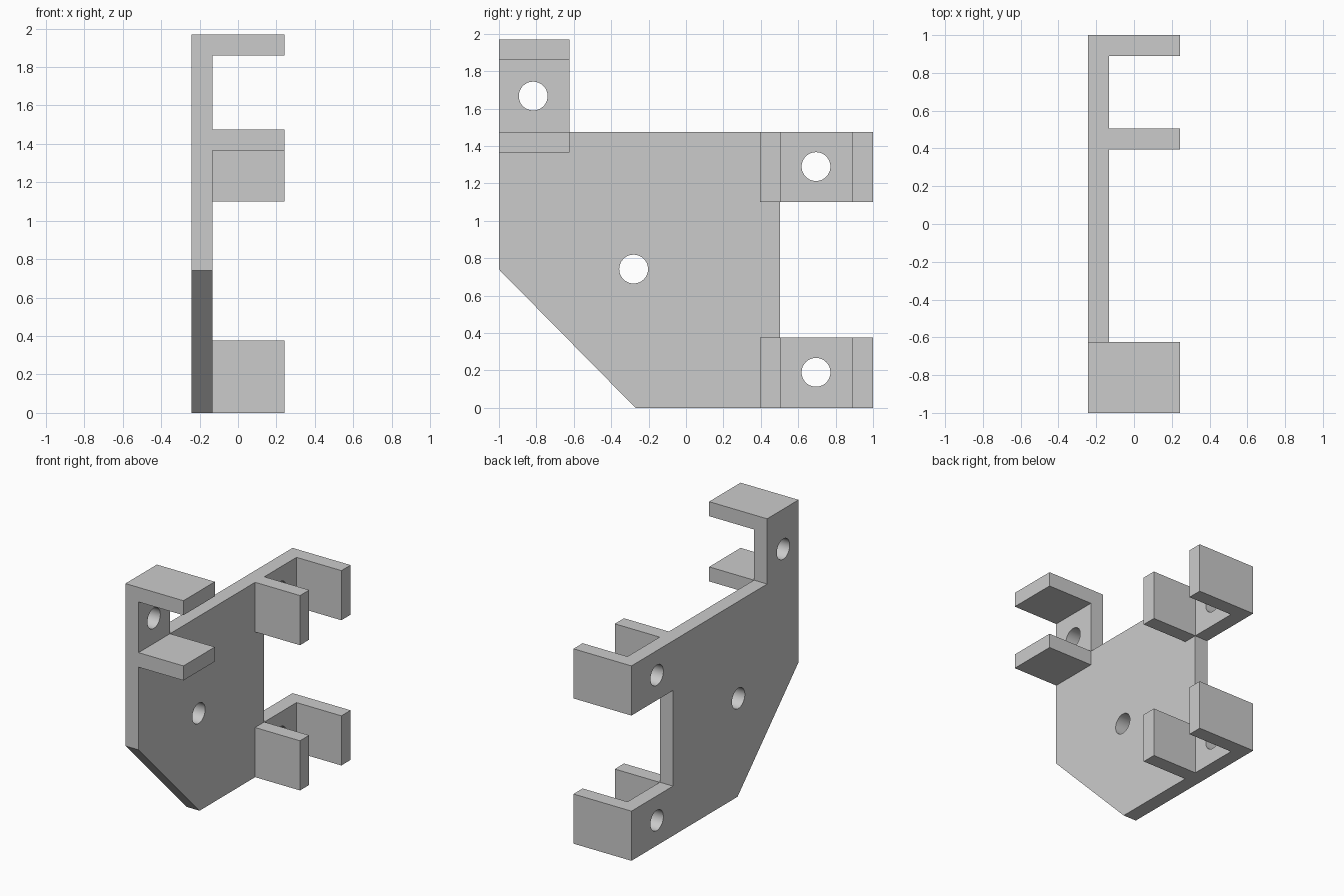
import bpy, bmesh, math
from mathutils import Vector

cube = bpy.data.objects.get("Cube")
if cube:
    bpy.data.objects.remove(cube, do_unlink=True)

# Shared dimensions
HALF = 0.243           # half of the overall depth in x
THICK = 0.11           # sheet thickness
INNER = THICK - HALF   # inner face of the back plate
TOP = 1.97
SHELF = 1.476          # upper edge of the main plate
TAB = 0.376            # width of every clip
HOLE = 0.077

grey = bpy.data.materials.new("plain grey")
grey.use_nodes = True
colour = (0.6, 0.6, 0.6, 1)
grey.diffuse_color = colour
grey.node_tree.nodes["Principled BSDF"].inputs["Base Color"].default_value = colour


def finish(name, bm):
    """Turn a bmesh into a shaded object."""
    bmesh.ops.recalc_face_normals(bm, faces=bm.faces)
    mesh = bpy.data.meshes.new(name)
    bm.to_mesh(mesh)
    bm.free()
    mesh.materials.append(grey)
    obj = bpy.data.objects.new(name, mesh)
    bpy.context.collection.objects.link(obj)
    bpy.ops.object.select_all(action='DESELECT')
    obj.select_set(True)
    bpy.context.view_layer.objects.active = obj
    bpy.ops.object.shade_smooth_by_angle(angle=math.radians(30))
    return obj


def loop(bm, points):
    """Closed loop of edges in the outer plane of the plate."""
    verts = [bm.verts.new((-HALF, y, z)) for y, z in points]
    return [bm.edges.new((a, b)) for a, b in zip(verts, verts[1:] + verts[:1])]


def circle(y, z, sides=48):
    angles = [math.tau * i / sides for i in range(sides)]
    return [(y + HOLE * math.cos(a), z + HOLE * math.sin(a)) for a in angles]


def flange(name, y0, y1, z0, z1):
    """Box standing on the inner face of the plate."""
    bm = bmesh.new()
    bmesh.ops.create_cube(bm, size=1)
    low, high = Vector((INNER, y0, z0)), Vector((HALF, y1, z1))
    for v in bm.verts:
        v.co = (low + high) / 2 + v.co * (high - low)
    finish(name, bm)


# Back plate with a cut corner, a side notch and four holes
outline = [(-1, 0.74), (-0.27, 0), (1, 0), (1, TAB), (0.503, TAB),
           (0.503, SHELF - TAB), (1, SHELF - TAB), (1, SHELF),
           (TAB - 1, SHELF), (TAB - 1, TOP), (-1, TOP)]
holes = [(-0.817, 1.667), (0.695, 1.29), (0.695, 0.19), (-0.28, 0.742)]
bm = bmesh.new()
edges = loop(bm, outline)
for y, z in holes:
    edges += loop(bm, circle(y, z))
bmesh.ops.triangle_fill(bm, edges=edges, use_beauty=True, normal=(-1, 0, 0))
sheet = bmesh.ops.extrude_face_region(bm, geom=bm.faces[:], use_keep_orig=True)
moved = [g for g in sheet["geom"] if isinstance(g, bmesh.types.BMVert)]
bmesh.ops.translate(bm, verts=moved, vec=(THICK, 0, 0))
finish("back_plate", bm)

# Upright flanges of the two rear clips
for level, z in (("lower", 0), ("upper", SHELF - TAB)):
    for side, y in (("inner", 0.395), ("outer", 1 - THICK)):
        flange(f"{level}_clip_{side}_flange", y, y + THICK, z, z + TAB)

# Level flanges of the front clip
for side, z in (("lower", SHELF), ("upper", TOP)):
    flange(f"front_clip_{side}_flange", -1, TAB - 1, z - THICK, z)
